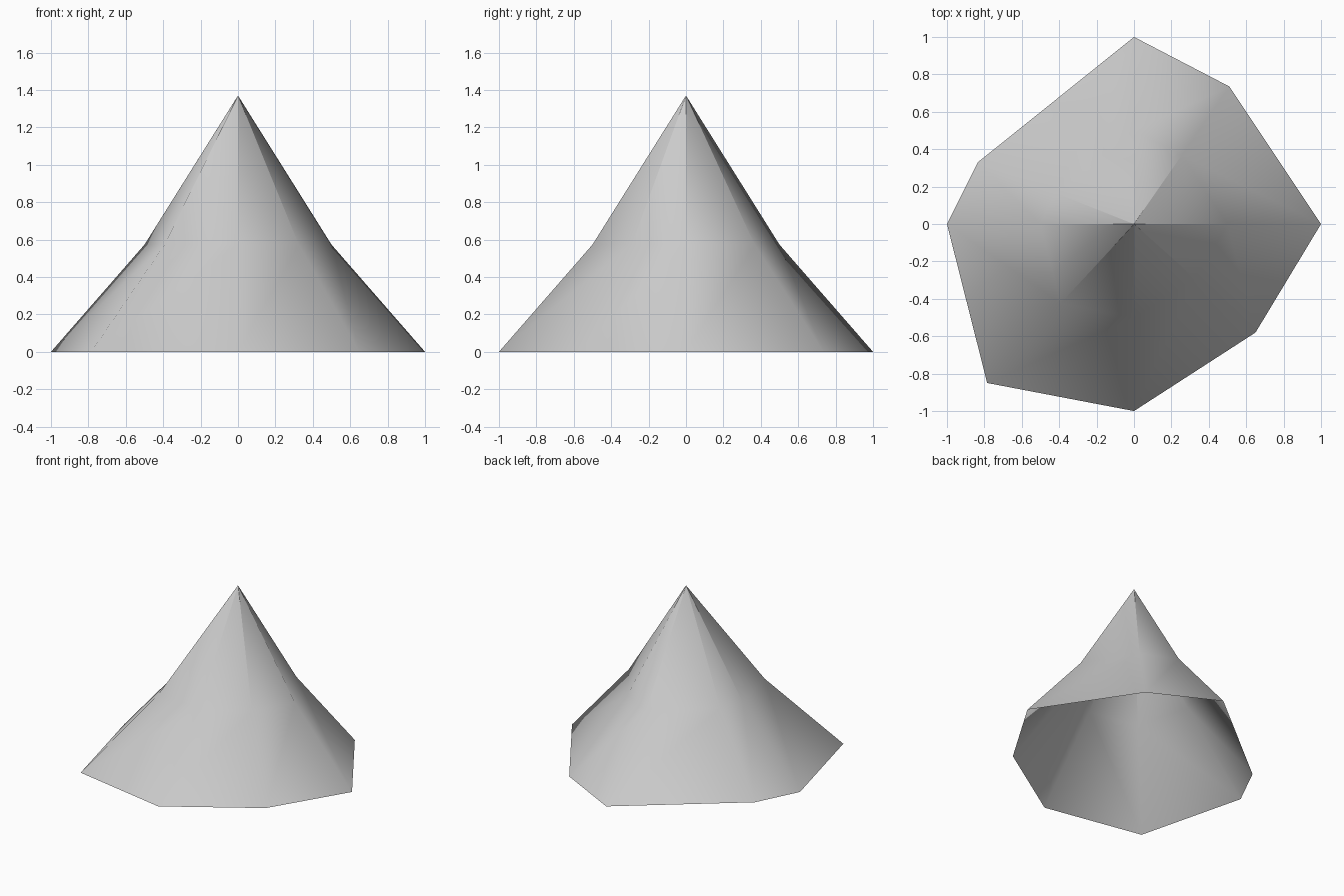
import bpy, bmesh

cube = bpy.data.objects.get("Cube")
if cube:
    bpy.data.objects.remove(cube, do_unlink=True)

# Plain grey cloth
cloth = bpy.data.materials.new("grey_cloth")
cloth.use_nodes = True
colour = (0.6, 0.6, 0.6, 1)
cloth.diffuse_color = colour
cloth.node_tree.nodes["Principled BSDF"].inputs["Base Color"].default_value = colour

# Uneven hem outline, counter-clockwise
hem = [(1, 0), (0.51, 0.735), (0, 1), (-0.835, 0.33),
       (-1, 0), (-0.785, -0.85), (0, -1), (0.65, -0.58)]

# Each ring is the hem scaled towards the peak: (scale, height)
levels = [(1, 0), (0.5, 0.573), (0.002, 1.367)]

bm = bmesh.new()
rings = [[bm.verts.new((x * s, y * s, z)) for x, y in hem] for s, z in levels]
count = len(hem)

# Side panels, open underneath
for low, high in zip(rings, rings[1:]):
    for i in range(count):
        j = (i + 1) % count
        bm.faces.new((low[i], low[j], high[j], high[i])).smooth = True

mesh = bpy.data.meshes.new("tent_canopy")
bm.to_mesh(mesh)
bm.free()
mesh.materials.append(cloth)
tent = bpy.data.objects.new("tent_canopy", mesh)
bpy.context.collection.objects.link(tent)
